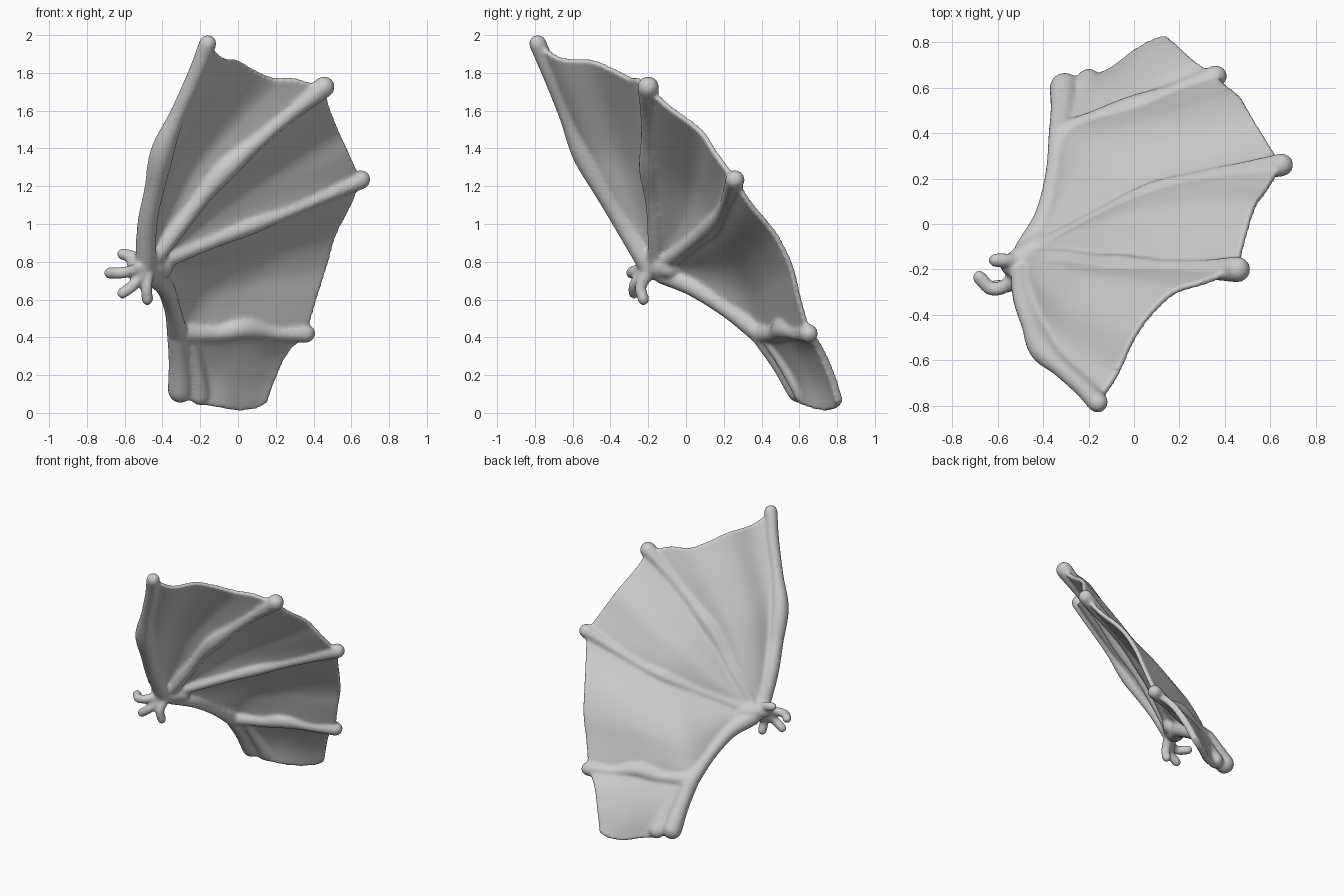
import bpy, bmesh, math
from mathutils import Vector

cube = bpy.data.objects.get("Cube")
if cube:
    bpy.data.objects.remove(cube)

GREY = (0.6, 0.6, 0.6, 1)
mat = bpy.data.materials.new("plain grey")
mat.use_nodes = True
mat.diffuse_color = GREY
mat.node_tree.nodes["Principled BSDF"].inputs["Base Color"].default_value = GREY
OUT = Vector((-0.35, 0.75, 0.55)).normalized()   # raised side of the skin
parts = []


def curve(points, n):
    """Smooth path through the points, sampled evenly by length."""
    p = [Vector(q) for q in points]
    p = [2 * p[0] - p[1]] + p + [2 * p[-1] - p[-2]]
    dense = []
    for i in range(1, len(p) - 2):
        a, b, c, d = p[i - 1:i + 3]
        for k in range(16):
            t = k / 16
            dense.append(b + (c - a) * t / 2 + (a - 2.5 * b + 2 * c - d / 2) * t * t
                         + (1.5 * (b - c) + (d - a) / 2) * t ** 3)
    dense.append(p[-2])
    length = [0]
    for a, b in zip(dense, dense[1:]):
        length.append(length[-1] + (b - a).length)
    out, j = [], 0
    for i in range(n + 1):
        s = length[-1] * i / n
        while j < len(dense) - 2 and length[j + 1] < s:
            j += 1
        t = (s - length[j]) / max(length[j + 1] - length[j], 1e-9)
        out.append(dense[j].lerp(dense[j + 1], t))
    return out


def finish(bm, name):
    bmesh.ops.remove_doubles(bm, verts=bm.verts, dist=1e-5)
    bmesh.ops.recalc_face_normals(bm, faces=bm.faces)
    mesh = bpy.data.meshes.new(name)
    bm.to_mesh(mesh)
    bm.free()
    mesh.materials.append(mat)
    ob = bpy.data.objects.new(name, mesh)
    bpy.context.collection.objects.link(ob)
    parts.append(ob)
    return ob


def tube(name, points, radii, n=36, sides=14):
    """Round bone with swelling radii and domed ends."""
    path = curve(points, n)
    rad = [v.y for v in curve([(i, r, 0) for i, r in enumerate(radii)], n)]
    rings = []
    for i, c in enumerate(path):
        d = (path[min(i + 1, n)] - path[max(i - 1, 0)]).normalized()
        rings.append((c, d, rad[i]))
    angles = [math.pi / 2 * k / 4 for k in range(1, 5)]
    for at_end in (False, True):
        c, d, r = rings[-1] if at_end else rings[0]
        sign = 1 if at_end else -1
        for a in angles:
            ring = (c + d * sign * r * math.sin(a), d, r * max(math.cos(a), 0.02))
            rings.insert(len(rings) if at_end else 0, ring)
    bm = bmesh.new()
    loops = []
    side = rings[0][1].orthogonal()
    for c, d, r in rings:
        side = (side - d * side.dot(d)).normalized()
        up = d.cross(side)
        loops.append([bm.verts.new(c + r * (side * math.cos(t) + up * math.sin(t)))
                      for t in (math.tau * k / sides for k in range(sides))])
    for a, b in zip(loops, loops[1:]):
        for k in range(sides):
            m = (k + 1) % sides
            bm.faces.new((a[k], a[m], b[m], b[k]))
    bm.faces.new(loops[0])
    bm.faces.new(loops[-1])
    return finish(bm, name)


def skin(name, rib_a, rib_b, outer, inner=None, billow=0.03, thickness=0.03, n=28):
    """Skin stretched between two ribs, an inner and an outer edge."""
    A, B = curve(rib_a, n), curve(rib_b, n)
    O = curve([A[n]] + outer + [B[n]], n)
    I = curve([A[0]] + (inner or []) + [B[0]], n)
    bm = bmesh.new()
    grid = []
    for i in range(n + 1):
        u = i / n
        row = []
        for j in range(n + 1):
            v = j / n
            p = A[i].lerp(B[i], v) + I[j].lerp(O[j], u)
            p -= A[0].lerp(B[0], v).lerp(A[n].lerp(B[n], v), u)
            # fullest close to the second rib
            p += OUT * billow * math.sin(math.pi * v ** 1.5) * math.sin(math.pi * u)
            row.append(bm.verts.new(p))
        grid.append(row)
    for a, b in zip(grid, grid[1:]):
        for j in range(n):
            bm.faces.new((a[j], a[j + 1], b[j + 1], b[j]))
    thick = finish(bm, name).modifiers.new("thickness", "SOLIDIFY")
    thick.thickness = thickness
    thick.offset = 0


# Bone paths, all fanning out from the wrist
spar = [(-.49, -.2, .78), (-.48, -.33, 1), (-.44, -.45, 1.2), (-.395, -.555, 1.4),
        (-.31, -.64, 1.6), (-.22, -.72, 1.8), (-.16, -.785, 1.955)]
upper = [(-.47, -.16, .78), (-.3, -.16, 1), (-.08, -.19, 1.27),
         (.2, -.2, 1.52), (.455, -.2, 1.725)]
middle = [(-.47, -.14, .77), (-.2, .005, .88), (.07, .135, .99),
          (.3, .2, 1.08), (.65, .26, 1.235)]
arm = [(-.47, -.12, .74), (-.39, .03, .67), (-.35, .2, .56), (-.32, .395, .42)]
lower = [(-.32, .395, .42), (-.12, .475, .42), (.03, .52, .445),
         (.2, .59, .42), (.36, .65, .42)]
root = [(-.31, .58, .13), (-.24, .61, .06), (-.1, .67, .03),
        (0, .745, .015), (.09, .8, .03), (.15, .815, .06)]

tube("leading_spar", spar, [.055, .054, .053, .064, .045, .044, .047])
tube("upper_rib", upper, [.045, .047, .045, .058, .042, .042, .058])
tube("middle_rib", middle, [.045, .038, .038, .046, .035, .04, .052])
tube("lower_rib", lower, [.055, .045, .058, .038, .05])
tube("forearm", arm, [.06, .05, .045, .057])
tube("upper_arm", [arm[-1], (-.31, .51, .26), (-.305, .6, .12)], [.057, .058, .068])
tube("root_fold", [(-.25, .43, .4), (-.22, .53, .25), (-.2, .63, .095)], [.035, .04, .055])
tube("wrist", [(-.54, -.18, .79), (-.48, -.15, .775), (-.4, -.09, .765)], [.05, .066, .055])

# Small clawed hand
claws = [[(-.5, -.17, .79), (-.56, -.16, .83), (-.61, -.16, .84)],
         [(-.5, -.21, .77), (-.57, -.275, .75), (-.63, -.285, .74), (-.68, -.235, .74)],
         [(-.5, -.21, .75), (-.55, -.27, .68), (-.61, -.275, .635)],
         [(-.48, -.2, .74), (-.485, -.24, .67), (-.48, -.225, .6)]]
for i, path in enumerate(claws):
    tube(f"claw_{i + 1}", path, [.04] + [.032] * (len(path) - 1), n=14, sides=10)

# Skin panels between the bones
skin("upper_skin", spar, upper,
     [(-.08, -.67, 1.88), (0, -.5, 1.865), (.08, -.39, 1.82), (.18, -.3, 1.775),
      (.3, -.26, 1.77)])
skin("middle_skin", upper, middle,
     [(.48, -.1, 1.63), (.53, .07, 1.5), (.59, .16, 1.37)], billow=.035)
skin("lower_skin", middle, arm + lower[1:],
     [(.6, .34, 1.11), (.52, .47, .95), (.47, .555, .78), (.42, .595, .62)])
skin("root_skin", lower, root,
     [(.27, .71, .34), (.2, .77, .2)], [(-.31, .51, .26)], billow=.015, thickness=.045)

# Grow bones and skin together into one smooth wing
bpy.ops.object.select_all(action="DESELECT")
for ob in parts:
    ob.select_set(True)
wing = parts[0]
bpy.context.view_layer.objects.active = wing
bpy.ops.object.convert(target="MESH")
bpy.ops.object.join()
wing.name = wing.data.name = "wing"
fuse = wing.modifiers.new("fuse", "REMESH")
fuse.mode = "VOXEL"
fuse.voxel_size = 0.011
fuse.use_smooth_shade = True
soften = wing.modifiers.new("soften", "SMOOTH")
soften.factor = 0.5
soften.iterations = 8
